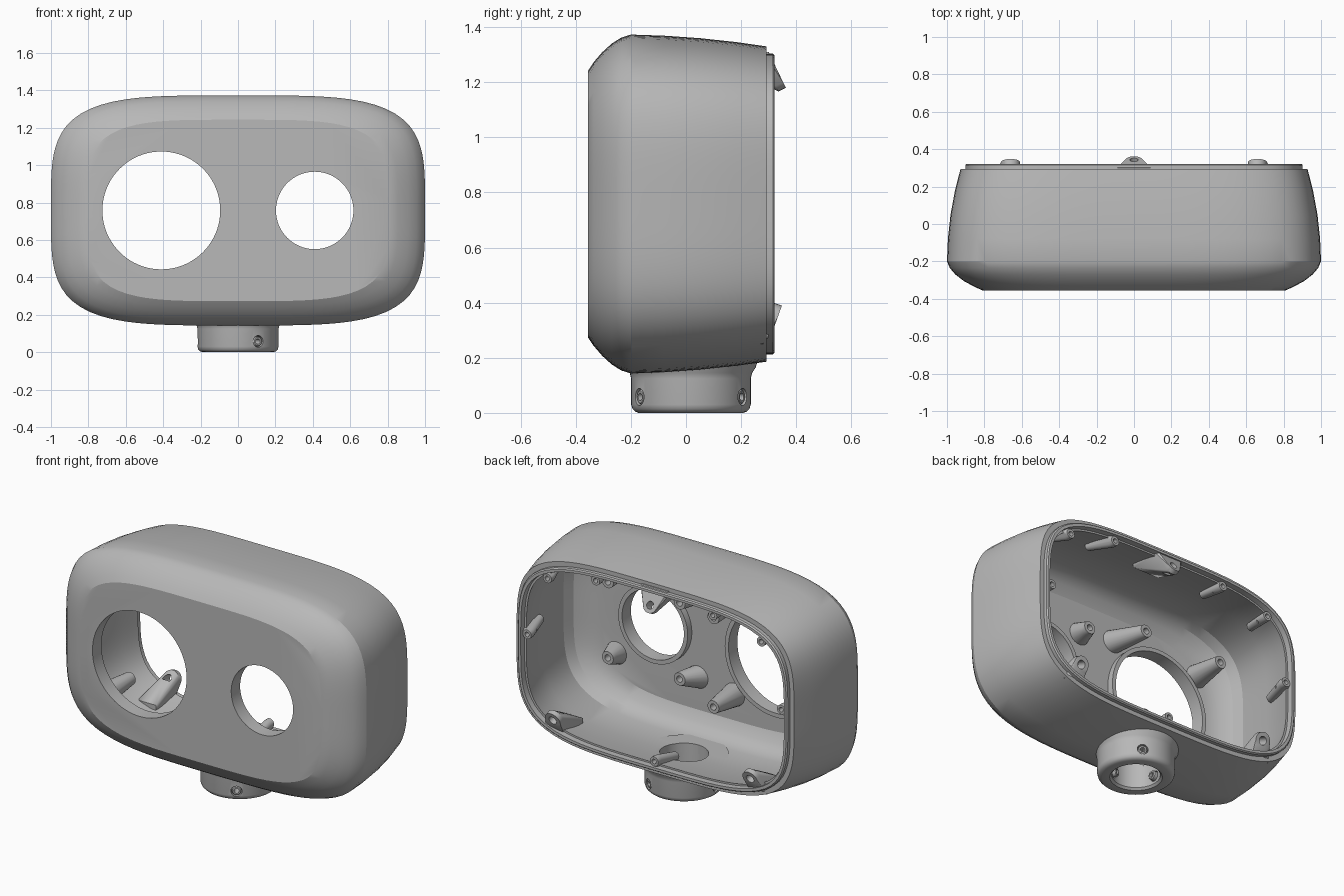
import bpy, bmesh, math
from mathutils import Vector

cube = bpy.data.objects.get("Cube")
if cube:
    bpy.data.objects.remove(cube)

grey = bpy.data.materials.new("plain_grey")
grey.use_nodes = True
GREY = (0.48, 0.48, 0.48, 1)
grey.diffuse_color = GREY
grey.node_tree.nodes["Principled BSDF"].inputs["Base Color"].default_value = GREY

MID = 0.758      # height of the housing centre line
WALL = -0.31     # inner side of the front wall


def make(name, bm):
    """Turn a bmesh into a grey object."""
    bmesh.ops.recalc_face_normals(bm, faces=bm.faces)
    mesh = bpy.data.meshes.new(name)
    bm.to_mesh(mesh)
    bm.free()
    mesh.materials.append(grey)
    ob = bpy.data.objects.new(name, mesh)
    bpy.context.collection.objects.link(ob)
    return ob


def activate(ob):
    bpy.ops.object.select_all(action='DESELECT')
    ob.select_set(True)
    bpy.context.view_layer.objects.active = ob


def smooth(ob, degrees=24):
    activate(ob)
    bpy.ops.object.shade_smooth_by_angle(angle=math.radians(degrees))


def circle(centre, axis, radius, count=24):
    """Points of a circle around an axis."""
    turn = Vector(axis).to_track_quat('Z', 'Y')
    return [Vector(centre) + turn @ Vector((radius * math.cos(t), radius * math.sin(t), 0))
            for t in (math.tau * i / count for i in range(count))]


def loft(name, rings, closed=False):
    """Skin point rings; cap both ends, or join last ring to first."""
    bm = bmesh.new()
    loops = [[bm.verts.new(p) for p in ring] for ring in rings]
    pairs = list(zip(loops, loops[1:]))
    if closed:
        pairs.append((loops[-1], loops[0]))
    else:
        bm.faces.new(loops[0])
        bm.faces.new(loops[-1])
    for a, b in pairs:
        for i in range(len(a)):
            j = (i + 1) % len(a)
            bm.faces.new((a[i], a[j], b[j], b[i]))
    return make(name, bm)


def lathe(name, profile, centre, axis, count=48):
    """Ring-shaped part from (radius, distance along axis) points."""
    axis = Vector(axis).normalized()
    return loft(name, [circle(Vector(centre) + axis * d, axis, r, count)
                       for r, d in profile], closed=True)


def drill(ob, start, end, radius, count=24):
    """Cut a round hole from start to end."""
    axis = Vector(end) - Vector(start)
    cutter = loft("cutter", [circle(p, axis, radius, count) for p in (start, end)])
    cutter.hide_render = True
    mod = ob.modifiers.new("hole", 'BOOLEAN')
    mod.operation = 'DIFFERENCE'
    mod.solver = 'EXACT'
    mod.object = cutter
    activate(ob)
    bpy.ops.object.modifier_apply(modifier=mod.name)
    bpy.data.objects.remove(cutter)


def boss(name, tip, axis, radius, foot, depth=0.08):
    """Screw boss: round tip hulled to its foot, with a blind hole."""
    axis = Vector(axis).normalized()
    tip = Vector(tip)
    bm = bmesh.new()
    for p in circle(tip, axis, radius) + circle(tip - axis * 0.03, axis, radius) + foot:
        bm.verts.new(p)
    hull = bmesh.ops.convex_hull(bm, input=bm.verts)
    spare = set(hull["geom_interior"] + hull["geom_unused"])
    bmesh.ops.delete(bm, geom=[v for v in spare if isinstance(v, bmesh.types.BMVert)],
                     context='VERTS')
    ob = make(name, bm)
    drill(ob, tip + axis * 0.02, tip - axis * depth, radius * 0.5)
    smooth(ob, 30)


def block(centre, half):
    """Corner points of a box."""
    return [Vector(centre) + Vector((half[0] * i, half[1] * j, half[2] * k))
            for i in (-1, 1) for j in (-1, 1) for k in (-1, 1)]


def barrel_point(angle, a, b, y):
    """Point on the bulging rounded rectangle outline."""
    c, s = math.cos(angle), math.sin(angle)
    r = (c ** 4 + s ** 4) ** -0.25
    return Vector((a * r * c, y, MID + b * r * s))


# Housing shell: outer skin, stepped lip, inner skin (y, half width, half height)
sections = [
    (-0.355, 0.81, 0.485), (-0.335, 0.855, 0.515), (-0.305, 0.91, 0.55),
    (-0.27, 0.955, 0.582), (-0.235, 0.985, 0.604), (-0.2, 1.0, 0.615),
    (-0.08, 0.995, 0.611), (0.05, 0.981, 0.602), (0.18, 0.957, 0.588),
    (0.293, 0.928, 0.572), (0.293, 0.902, 0.546), (0.315, 0.902, 0.546),
    (0.322, 0.895, 0.54), (0.322, 0.88, 0.525), (0.285, 0.88, 0.525),
    (0.285, 0.868, 0.515), (0.18, 0.9, 0.535), (0.05, 0.925, 0.552),
    (-0.18, 0.945, 0.565), (-0.24, 0.92, 0.545), (-0.28, 0.87, 0.51),
    (WALL, 0.78, 0.455)]
COUNT = 112
shell = loft("housing_shell", [[barrel_point(math.tau * i / COUNT, a, b, y)
                                for i in range(COUNT)] for y, a, b in sections])

# Front openings with inner collars, and their mounting posts
openings = [("large", -0.41, 0.315, 0.27, 0.27, 0.25),
            ("small", 0.41, 0.207, 0.24, 0.23, 0.13)]
for label, x, radius, dx, dz, length in openings:
    drill(shell, (x, -0.5, MID), (x, -0.2, MID), radius, 80)
    smooth(lathe(label + "_opening_collar",
                 [(radius, -0.02), (radius, 0.04), (radius + 0.025, 0.04),
                  (radius + 0.025, -0.02)], (x, WALL, MID), (0, 1, 0), 80))
    for sx in (-1, 1):
        for sz in (-1, 1):
            px, pz = x + sx * dx, MID + sz * dz
            foot = circle((px + sx * 0.035, WALL - 0.01, pz + sz * 0.03), (0, 1, 0), 0.07)
            boss(label + "_opening_post", (px, WALL + length, pz), (0, 1, 0), 0.038, foot)

# Neck bore through the floor
NECK_Y = 0.018
drill(shell, (0, NECK_Y, 0.05), (0, NECK_Y, 0.35), 0.135, 48)
smooth(shell)

# Neck collar under the housing
neck = lathe("neck_collar",
             [(0.135, 0.2), (0.135, 0.012), (0.147, 0), (0.19, 0), (0.203, 0.005),
              (0.212, 0.014), (0.217, 0.03), (0.217, 0.125), (0.222, 0.145),
              (0.235, 0.165), (0.245, 0.2)], (0, NECK_Y, 0), (0, 0, 1), 64)
screw_angles = [math.radians(a) for a in (-60, 60, 180)]
hub = Vector((0, NECK_Y, 0.058))
for t in screw_angles:
    out = Vector((math.cos(t), math.sin(t), 0))
    drill(neck, hub + out * 0.1, hub + out * 0.26, 0.031)
smooth(neck, 30)

# Set screws in the neck
for t in screw_angles:
    out = Vector((math.cos(t), math.sin(t), 0))
    smooth(lathe("neck_set_screw",
                 [(0.014, 0.11), (0.014, 0.213), (0.022, 0.213), (0.027, 0.208),
                  (0.027, 0.115), (0.022, 0.11)], hub, out, 24))

# Small screw bosses around the rear rim
for degrees in (5, 45, 65, 115, 135, 175, 270):
    t = math.radians(degrees)
    tip = barrel_point(t, 0.85, 0.497, 0.305)
    foot = circle(barrel_point(t, 0.905, 0.54, 0.1), (0, 1, 0), 0.025)
    foot += circle(barrel_point(t, 0.885, 0.53, 0.27), (0, 1, 0), 0.025)
    boss("rim_screw_boss", tip, (0, 1, 0), 0.028, foot)

# Tilted bosses: one at the top centre, two in the lower corners
boss("top_tilted_boss", (0, 0.342, 1.22), (0, 0.9, 0.45), 0.045,
     block((0, 0.2, 1.295), (0.09, 0.1, 0.015)))
for side in (-1, 1):
    boss("lower_tilted_boss", (side * 0.66, 0.331, 0.342), (0, 0.94, -0.34), 0.05,
         block((side * 0.68, 0.19, 0.265), (0.06, 0.09, 0.015)))
